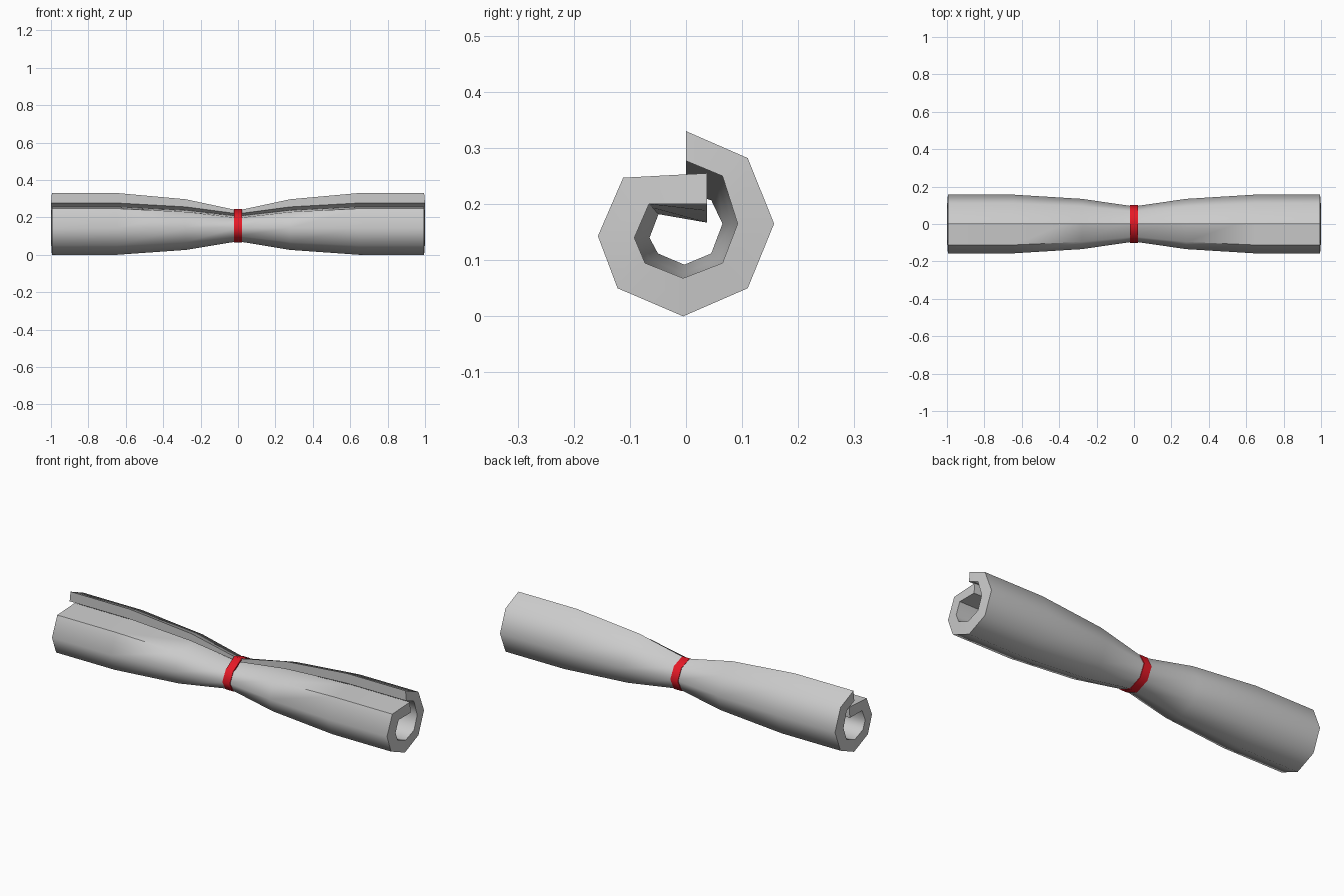
import bpy, bmesh, math

if "Cube" in bpy.data.objects:
    bpy.data.objects.remove(bpy.data.objects["Cube"])

# Spiral cross-sections (y, z): full-size at the rolled ends, pinched at the waist
END_OUT = [(0, .33), (.11, .282), (.157, .165), (.11, .05), (-.005, 0),
           (-.122, .05), (-.157, .143), (-.112, .247), (.037, .255)]
END_IN = [(0, .277), (.065, .25), (.092, .165), (.065, .095), (-.005, .068),
          (-.073, .095), (-.092, .14), (-.066, .2), (.037, .2)]
MID_OUT = [(0, .237), (.066, .213), (.094, .158), (.066, .1), (-.003, .072),
           (-.07, .1), (-.094, .145), (-.067, .197), (.037, .207)]
MID_IN = [(0, .219), (.045, .207), (.065, .165), (.045, .112), (-.003, .092),
          (-.05, .112), (-.065, .14), (-.049, .182), (.037, .167)]


def mix(a, b, t):
    return [(p[0] + (q[0] - p[0]) * t, p[1] + (q[1] - p[1]) * t) for p, q in zip(a, b)]


def finish(name, bm, colour=None):
    bmesh.ops.recalc_face_normals(bm, faces=bm.faces)
    mesh = bpy.data.meshes.new(name)
    bm.to_mesh(mesh)
    bm.free()
    ob = bpy.data.objects.new(name, mesh)
    bpy.context.collection.objects.link(ob)
    if colour:
        mat = bpy.data.materials.new(name + "_colour")
        mat.diffuse_color = colour
        mat.use_nodes = True
        mat.node_tree.nodes["Principled BSDF"].inputs["Base Color"].default_value = mat.diffuse_color
        mesh.materials.append(mat)
    bpy.ops.object.select_all(action='DESELECT')
    ob.select_set(True)
    bpy.context.view_layer.objects.active = ob
    bpy.ops.object.shade_smooth_by_angle(angle=math.radians(60))
    return ob


def bridge(bm, a, b):
    n = len(a)
    for i in range(n):
        j = (i + 1) % n
        bm.faces.new((a[i], a[j], b[j], b[i]))


# Rolled sheet: thick spiral lofted through the stations, capped at both ends
bm = bmesh.new()
stations = [(-1, 0), (-.65, 0), (-.28, .36), (0, 1), (.28, .36), (.65, 0), (1, 0)]
rings = []
for x, t in stations:
    outline = mix(END_OUT, MID_OUT, t) + mix(END_IN, MID_IN, t)[::-1]
    half = len(END_OUT)
    rings.append([bm.verts.new((x * .995 if i < half else x, y, z))
                  for i, (y, z) in enumerate(outline)])
for a, b in zip(rings, rings[1:]):
    bridge(bm, a, b)
for r in (rings[0], rings[-1]):
    n = len(r)
    for i in range(n // 2 - 1):
        bm.faces.new((r[i], r[i + 1], r[n - 2 - i], r[n - 1 - i]))
finish("rolled_sheet", bm)

# Ribbon: flat band tied around the waist
bm = bmesh.new()
loops = []
for scale, x in ((1.08, -.022), (1.08, .022), (.96, .022), (.96, -.022)):
    loops.append([bm.verts.new((x, y * scale, .155 + (z - .155) * scale))
                  for y, z in MID_OUT[:-1]])
for k in range(4):
    bridge(bm, loops[k], loops[(k + 1) % 4])
finish("ribbon", bm, (.8, .01, .02, 1))
